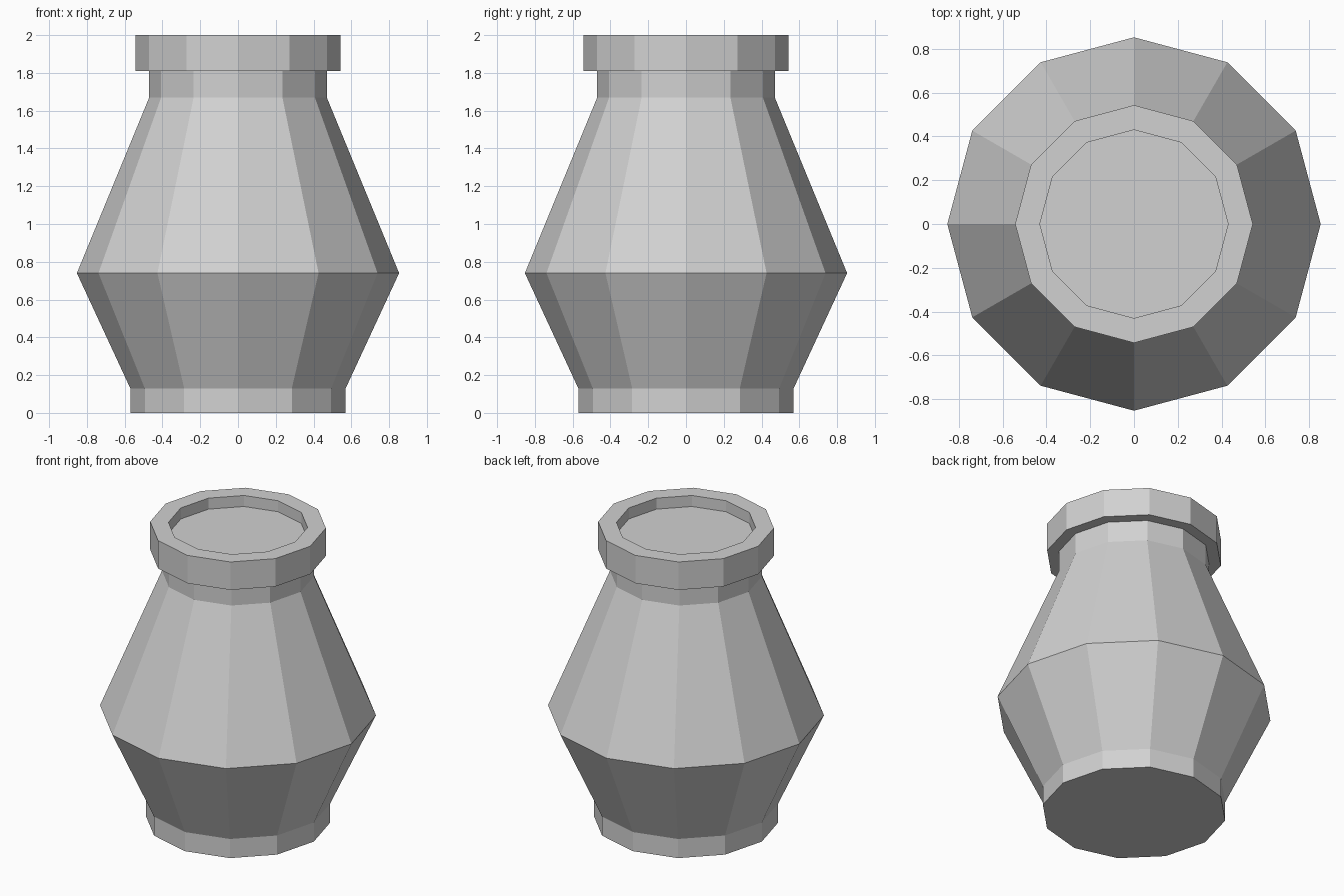
import bpy
import bmesh
from math import cos, sin, pi

cube = bpy.data.objects.get("Cube")
if cube:
    bpy.data.objects.remove(cube, do_unlink=True)

SIDES = 12

grey = bpy.data.materials.new("light_grey")
grey.use_nodes = True
color = (0.64, 0.64, 0.64, 1)
grey.diffuse_color = color
grey.node_tree.nodes["Principled BSDF"].inputs["Base Color"].default_value = color


def lathe(name, profile):
    """Faceted solid of revolution from (radius, height) points, bottom to top."""
    bm = bmesh.new()
    rings = [[bm.verts.new((r * cos(2 * pi * i / SIDES), r * sin(2 * pi * i / SIDES), z))
              for i in range(SIDES)] for r, z in profile]
    for low, high in zip(rings, rings[1:]):
        for i in range(SIDES):
            j = (i + 1) % SIDES
            bm.faces.new((low[i], low[j], high[j], high[i]))
    bm.faces.new(rings[0][::-1])
    bm.faces.new(rings[-1])
    mesh = bpy.data.meshes.new(name)
    bm.to_mesh(mesh)
    bm.free()
    mesh.materials.append(grey)
    obj = bpy.data.objects.new(name, mesh)
    bpy.context.collection.objects.link(obj)
    return obj


# One closed shell: foot, belly, neck, overhanging rim and recessed top
lathe("jar", [
    (0.57, 0), (0.57, 0.13),
    (0.853, 0.74),
    (0.47, 1.67), (0.47, 1.81),
    (0.543, 1.81), (0.543, 2.0),
    (0.43, 2.0), (0.43, 1.925),
])
